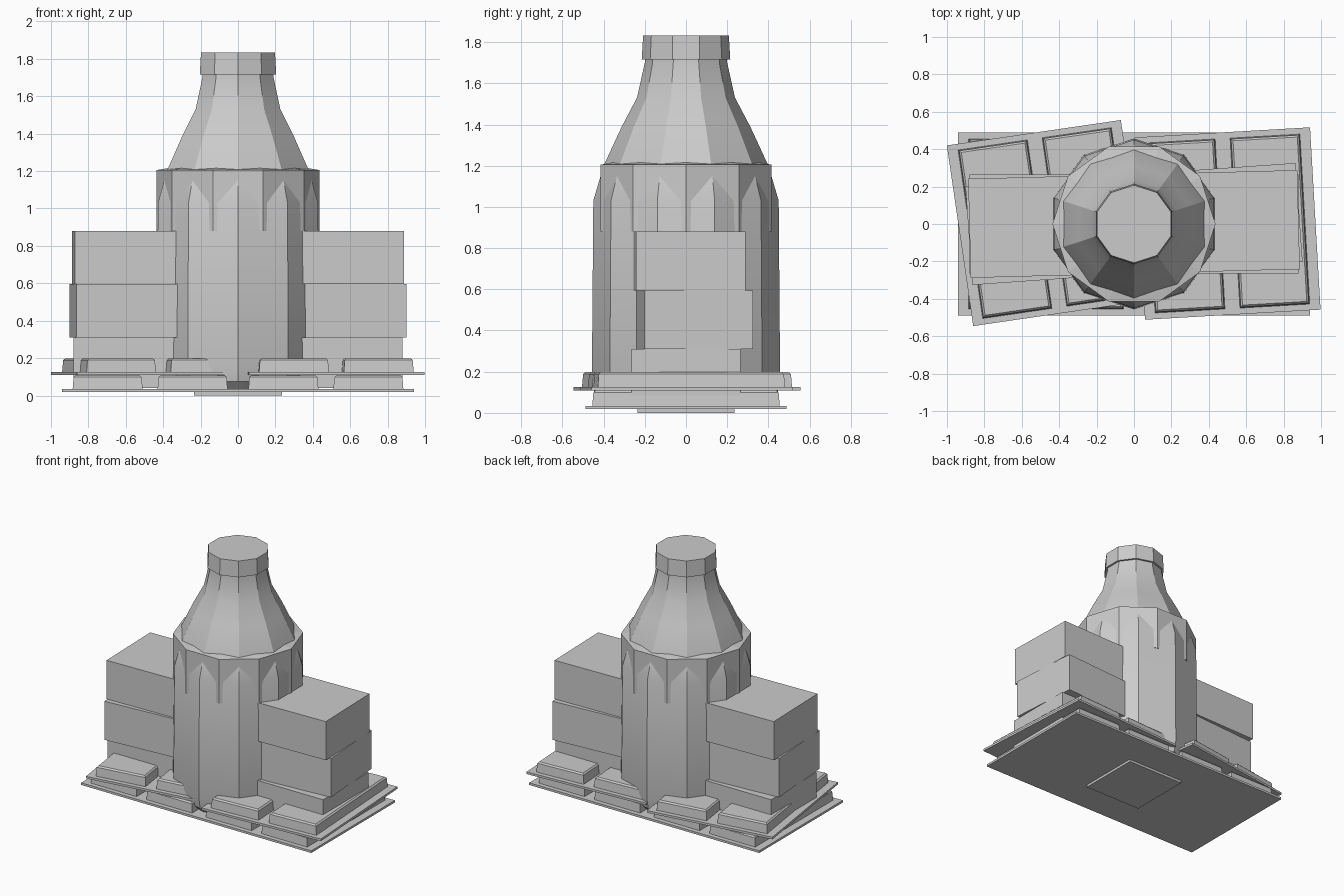
import bpy, bmesh
from math import sin, cos, pi, radians

if "Cube" in bpy.data.objects:
    bpy.data.objects.remove(bpy.data.objects["Cube"])

def finish(name, bm, smooth=None):
    bmesh.ops.recalc_face_normals(bm, faces=bm.faces[:])
    me = bpy.data.meshes.new(name)
    bm.to_mesh(me)
    bm.free()
    ob = bpy.data.objects.new(name, me)
    bpy.context.collection.objects.link(ob)
    if smooth:
        bpy.ops.object.select_all(action='DESELECT')
        ob.select_set(True)
        bpy.context.view_layer.objects.active = ob
        bpy.ops.object.shade_smooth_by_angle(angle=radians(smooth))
    return ob

def loft(bm, rings):
    loops = [[bm.verts.new(p) for p in r] for r in rings]
    n = len(loops[0])
    for a, b in zip(loops, loops[1:]):
        for i in range(n):
            j = (i + 1) % n
            bm.faces.new((a[i], a[j], b[j], b[i]))
    bm.faces.new(loops[0][::-1])
    bm.faces.new(loops[-1])

def lathe(name, profile, phase, smooth=None, n=10):
    bm = bmesh.new()
    loft(bm, [[(r * cos(phase + 2 * pi * i / n), r * sin(phase + 2 * pi * i / n), z)
               for i in range(n)] for r, z in profile])
    return finish(name, bm, smooth)

def rect(cx, cy, hx, hy, z):
    return [(cx - hx, cy - hy, z), (cx + hx, cy - hy, z),
            (cx + hx, cy + hy, z), (cx - hx, cy + hy, z)]

def box(name, hx, hy, z0, z1, angle=0):
    bm = bmesh.new()
    loft(bm, [rect(0, 0, hx, hy, z0), rect(0, 0, hx, hy, z1)])
    ob = finish(name, bm)
    ob.rotation_euler.z = radians(angle)
    return ob

# tray: thin plate carrying two long raised blocks with chamfered tops
def tray(name, x, y, z, angle):
    bm = bmesh.new()
    loft(bm, [rect(0, 0, 0.47, 0.488, 0), rect(0, 0, 0.47, 0.488, 0.016)])
    for s in (-1, 1):
        cx = s * 0.227
        loft(bm, [rect(cx, 0, 0.187, 0.455, 0.016),
                  rect(cx, 0, 0.182, 0.45, 0.08),
                  rect(cx, 0, 0.172, 0.44, 0.09)])
    ob = finish(name, bm)
    ob.location = (x, y, z)
    ob.rotation_euler.z = radians(angle)

# base
box("base_foot", 0.235, 0.235, 0, 0.018)
tray("lower_tray_left", -0.47, 0, 0.018, 0)
tray("lower_tray_right", 0.47, 0, 0.018, 0)
tray("upper_tray_left", -0.465, 0.005, 0.109, 8.3)
tray("upper_tray_right", 0.5, 0.0025, 0.109, 3.3)

# stacked long blocks running through the bottle
box("block_bottom", 0.88, 0.265, 0.04, 0.31)
box("block_middle", 0.885, 0.265, 0.31, 0.595, 4)
box("block_top", 0.88, 0.265, 0.595, 0.88, 1.5)

# bottle with tapering shoulder and neck
lathe("bottle_body", [(0.40, 0.036), (0.44, 0.075), (0.457, 0.16), (0.45, 1.03),
                      (0.40, 1.2), (0.312, 1.39), (0.238, 1.53), (0.20, 1.7),
                      (0.20, 1.74)], -pi / 2, 30)
# collar band, turned half a facet
lathe("bottle_collar", [(0.436, 0.88), (0.436, 1.205), (0.36, 1.218)], 0)
# cap
lathe("bottle_cap", [(0.215, 1.716), (0.208, 1.833)], -pi / 2)
